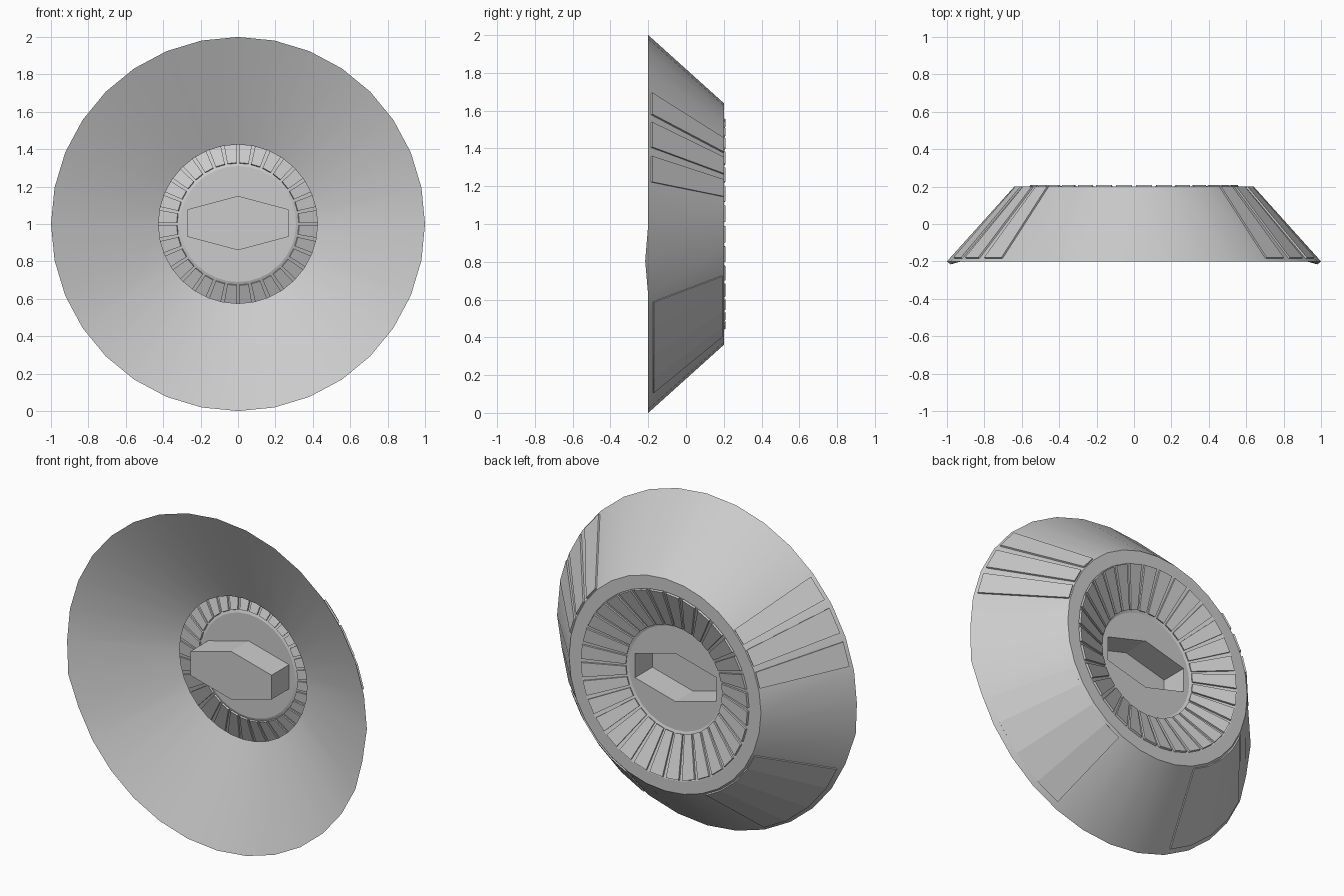
import bpy, bmesh
from math import cos, sin, radians, pi, floor
from mathutils import Vector

cube = bpy.data.objects.get("Cube")
if cube:
    bpy.data.objects.remove(cube, do_unlink=True)

SEG = 32
STEP = 360 / SEG
HUB_Y, BAR_Y = 0.10, -0.066

grey = bpy.data.materials.new("light_grey")
grey.use_nodes = True
grey.diffuse_color = (0.6, 0.6, 0.6, 1)
grey.node_tree.nodes["Principled BSDF"].inputs["Base Color"].default_value = (0.6, 0.6, 0.6, 1)


def finish(name, bm, smooth=False):
    mesh = bpy.data.meshes.new(name)
    bm.to_mesh(mesh)
    bm.free()
    mesh.materials.append(grey)
    obj = bpy.data.objects.new(name, mesh)
    bpy.context.collection.objects.link(obj)
    if smooth:
        bpy.ops.object.select_all(action='DESELECT')
        obj.select_set(True)
        bpy.context.view_layer.objects.active = obj
        bpy.ops.object.shade_smooth_by_angle(angle=radians(30))
    return obj


def polar(deg, r, y):
    """Point on the faceted circle of radius r around the y axis."""
    mid = (floor(deg / STEP + 1e-6) + 0.5) * STEP
    r *= cos(pi / SEG) / cos(radians(deg - mid))
    return Vector((r * cos(radians(deg)), y, 1 + r * sin(radians(deg))))


def revolve(name, profile):
    bm = bmesh.new()
    rings = [[bm.verts.new(polar(i * STEP, r, y)) for i in range(SEG)] for r, y in profile]
    for (r, y), ring in zip(profile, rings):
        if r == 1:  # two rim corners lean slightly forward
            for i in (SEG // 2 + 1, SEG - 1):
                ring[i].co.y -= 0.016
    for a, b in zip(rings, rings[1:]):
        for i in range(SEG):
            j = (i + 1) % SEG
            bm.faces.new((a[i], b[i], b[j], a[j]))
    return finish(name, bm, True)


def plate(bm, angles, start, end, low, high):
    """Slab lying on the cone between two (r, y) points, offset along its normal."""
    d = (Vector(end) - Vector(start)).normalized()
    n = Vector((d.y, -d.x))
    section = [Vector(start) + n * low, Vector(end) + n * low,
               Vector(end) + n * high, Vector(start) + n * high]
    rows = [[bm.verts.new(polar(a, p.x, p.y)) for p in section] for a in angles]
    for a, b in zip(rows, rows[1:]):
        for i in range(4):
            j = (i + 1) % 4
            bm.faces.new((a[i], a[j], b[j], b[i]))
    bm.faces.new(rows[0])
    bm.faces.new(rows[-1][::-1])


def plates(name, angle_sets, start, end, low, high):
    bm = bmesh.new()
    for angles in angle_sets:
        plate(bm, angles, start, end, low, high)
    bmesh.ops.recalc_face_normals(bm, faces=bm.faces[:])
    return finish(name, bm)


# Shell: front dish, back cone, rear rim and sunken vent cone
revolve("front_dish", [(0.425, 0.05), (1, -0.2)])
revolve("back_cone", [(1, -0.2), (0.64, 0.2)])
revolve("rear_rim", [(0.64, 0.2), (0.565, 0.2)])
revolve("vent_cone", [(0.565, 0.2), (0.31, HUB_Y)])

# Ring of vent slats, one per facet, showing on both sides
slats = [(i * STEP + 1.2, (i + 1) * STEP - 1.2) for i in range(SEG)]
plates("vent_slats", slats, (0.56, 0.2), (0.325, 0.106), -0.01, 0.01)


def cone_r(y):
    return 1 - 0.9 * (y + 0.2)


# Raised bars and large lower panels on the back cone, left and right
bars = [(13, 21.3), (24.3, 33), (36, 44.5)]
panel = (-65.8, -56.25, -45, -33.75, -25)
for side, mirror in (("left", False), ("right", True)):
    def place(angles):
        return [180 - a for a in angles] if mirror else list(angles)
    plates(side + "_bars", [place(b) for b in bars],
           (cone_r(-0.185), -0.185), (cone_r(0.195), 0.195), -0.004, 0.01)
    plates(side + "_lower_panel", [place(panel)],
           (cone_r(-0.175), -0.175), (cone_r(0.188), 0.188), -0.004, 0.008)

# Hub disc with a hexagonal grip pushed forward, hollow from behind
bm = bmesh.new()
rim = [bm.verts.new(polar(i * STEP, 0.31, HUB_Y)) for i in range(SEG)]
outline = [(0.27, 0.932), (0.27, 1.078), (0, 1.15), (-0.27, 1.078), (-0.27, 0.932), (0, 0.86)]
back = [bm.verts.new((x, HUB_Y, z)) for x, z in outline]
front = [bm.verts.new((x, BAR_Y, z)) for x, z in outline]
edges = [bm.edges.new((loop[i - 1], loop[i])) for loop in (rim, back) for i in range(len(loop))]
bmesh.ops.triangle_fill(bm, edges=edges, use_beauty=True, normal=(0, 1, 0))
for i in range(6):
    bm.faces.new((back[i - 1], back[i], front[i], front[i - 1]))
cap = bm.faces.new(front)
bmesh.ops.recalc_face_normals(bm, faces=bm.faces[:])
cap.normal_update()
if cap.normal.y < 0:
    bmesh.ops.reverse_faces(bm, faces=bm.faces[:])
finish("hub_with_grip", bm)
